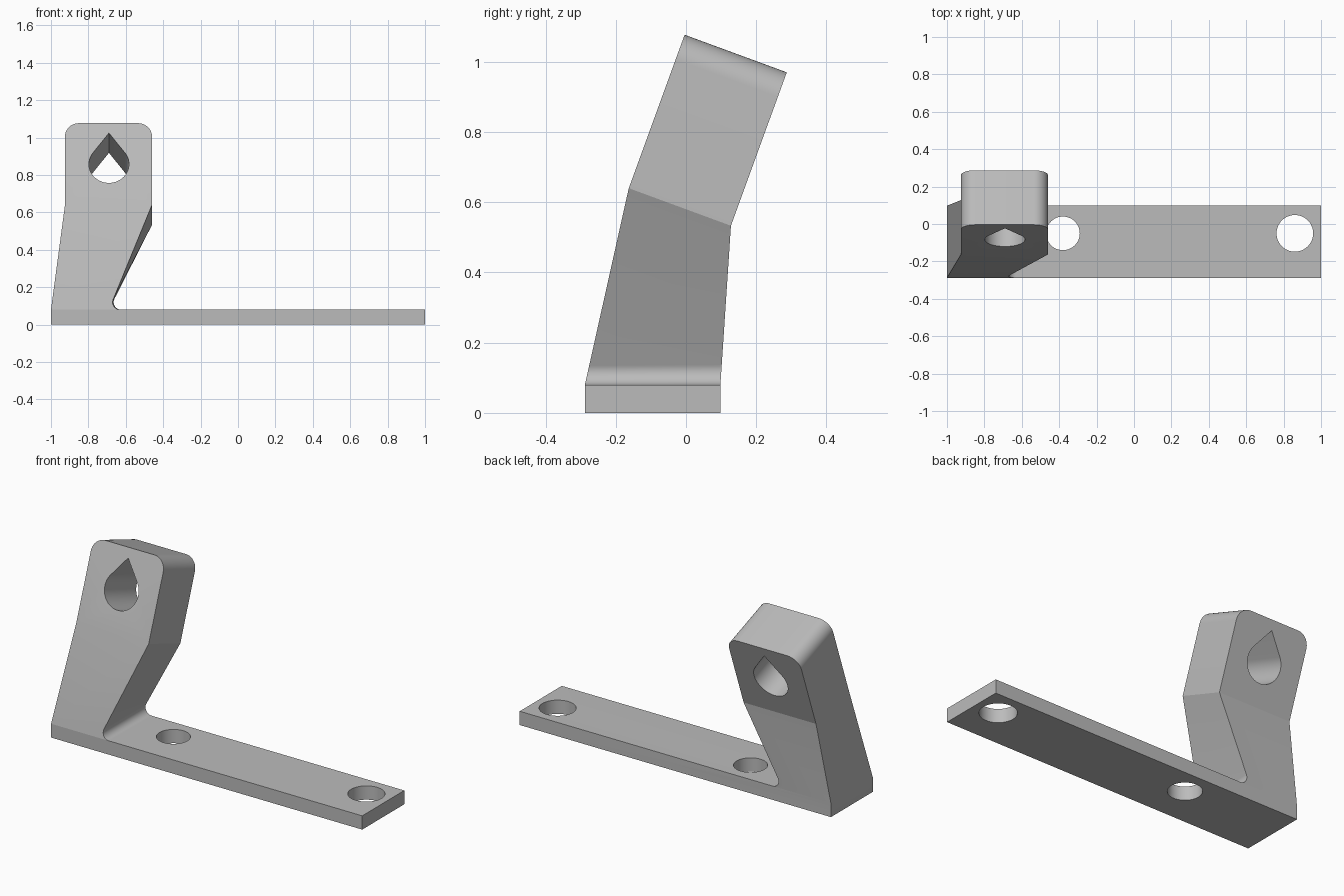
import bpy
import bmesh
from math import sin, cos, tan, atan2, asin, radians, pi
from mathutils import Vector

if "Cube" in bpy.data.objects:
    bpy.data.objects.remove(bpy.data.objects["Cube"], do_unlink=True)

grey = bpy.data.materials.new("plain grey")
grey.use_nodes = True
grey.diffuse_color = (0.5, 0.5, 0.5, 1)
grey.node_tree.nodes["Principled BSDF"].inputs["Base Color"].default_value = (0.5, 0.5, 0.5, 1)

LEFT, RIGHT = -0.925, -0.46      # arm sides
BASE_TOP = 0.08
TILT = radians(20)
UP = Vector((0, sin(TILT), cos(TILT)))
INTO = Vector((0, cos(TILT), -sin(TILT)))
ARM_LENGTH = 0.465


def arc(cx, cy, r, start, end, steps):
    return [(cx + r * cos(start + (end - start) * i / steps),
             cy + r * sin(start + (end - start) * i / steps)) for i in range(steps + 1)]


def loft(name, front, back, caps=None):
    """Join two matching outlines; caps lists the index groups of the end faces."""
    bm = bmesh.new()
    f = [bm.verts.new(p) for p in front]
    b = [bm.verts.new(p) for p in back]
    n = len(f)
    for i in range(n):
        j = (i + 1) % n
        bm.faces.new((f[i], f[j], b[j], b[i]))
    for group in caps or [range(n)]:
        bm.faces.new([f[i] for i in group])
        bm.faces.new([b[i] for i in group])
    bmesh.ops.recalc_face_normals(bm, faces=bm.faces)
    mesh = bpy.data.meshes.new(name)
    bm.to_mesh(mesh)
    bm.free()
    mesh.materials.append(grey)
    obj = bpy.data.objects.new(name, mesh)
    bpy.context.collection.objects.link(obj)
    return obj


FILLET, CORNER = 14, 12


def outline(base_y, knee_y, knee_z):
    """Side outline: base, inner fillet, leaning arm and rounded top."""
    pts = [Vector((x, base_y, z)) for x, z in ((-1, 0), (1, 0), (1, BASE_TOP))]
    # fillet where the arm rises from the base
    foot, r = -0.69, 0.04
    angle = atan2(knee_z - BASE_TOP, RIGHT - foot)
    cx = foot + r / tan(angle / 2)
    lean = (knee_y - base_y) / (knee_z - BASE_TOP)
    for x, z in arc(cx, BASE_TOP + r, r, -pi / 2, angle - 1.5 * pi, FILLET):
        pts.append(Vector((x, base_y + lean * (z - BASE_TOP), z)))
    # tilted upper block
    c = 0.075
    top = [(RIGHT, 0)]
    top += arc(RIGHT - c, ARM_LENGTH - c, c, 0, pi / 2, CORNER)
    top += arc(LEFT + c, ARM_LENGTH - c, c, pi / 2, pi, CORNER)
    top += [(LEFT, 0)]
    pts += [Vector((x, knee_y, knee_z)) + UP * s for x, s in top]
    pts.append(Vector((-1, base_y, BASE_TOP)))
    return pts


front = outline(-0.288, -0.163, 0.64)
back = outline(0.098, 0.128, 0.533)
last = len(front) - 1
knee = 4 + FILLET
caps = [[0, 1, 2, 3, last],
        [last, *range(3, knee + 1), last - 1],
        range(knee, last)]
bracket = loft("bracket", front, back, caps)

# screw holes in the base
cutters = []
for name, x, r in (("inner_hole", -0.38, 0.09), ("outer_hole", 0.86, 0.098)):
    ring = arc(x, -0.05, r, 0, 2 * pi, 48)[:-1]
    cutters.append(loft(name, [(a, b, -0.1) for a, b in ring], [(a, b, 0.2) for a, b in ring]))

# teardrop hole through the upper block
r, tip = 0.107, 0.177
t = asin(r / tip)
drop = arc(0, 0, r, pi - t, 2 * pi + t, 48) + [(0, tip)]
middle = Vector((-0.69, -0.083, 0.858))
drop = [middle + Vector((x, 0, 0)) + UP * s for x, s in drop]
cutters.append(loft("teardrop_hole", [p - INTO * 0.1 for p in drop], [p + INTO * 0.45 for p in drop]))

bpy.context.view_layer.objects.active = bracket
for cutter in cutters:
    cutter.hide_render = True
    mod = bracket.modifiers.new(cutter.name, "BOOLEAN")
    mod.operation = "DIFFERENCE"
    mod.solver = "EXACT"
    mod.object = cutter
    bpy.ops.object.modifier_apply(modifier=mod.name)
for cutter in cutters:
    bpy.data.objects.remove(cutter, do_unlink=True)

bpy.ops.object.select_all(action="DESELECT")
bracket.select_set(True)
bpy.ops.object.shade_smooth_by_angle(angle=radians(10))
